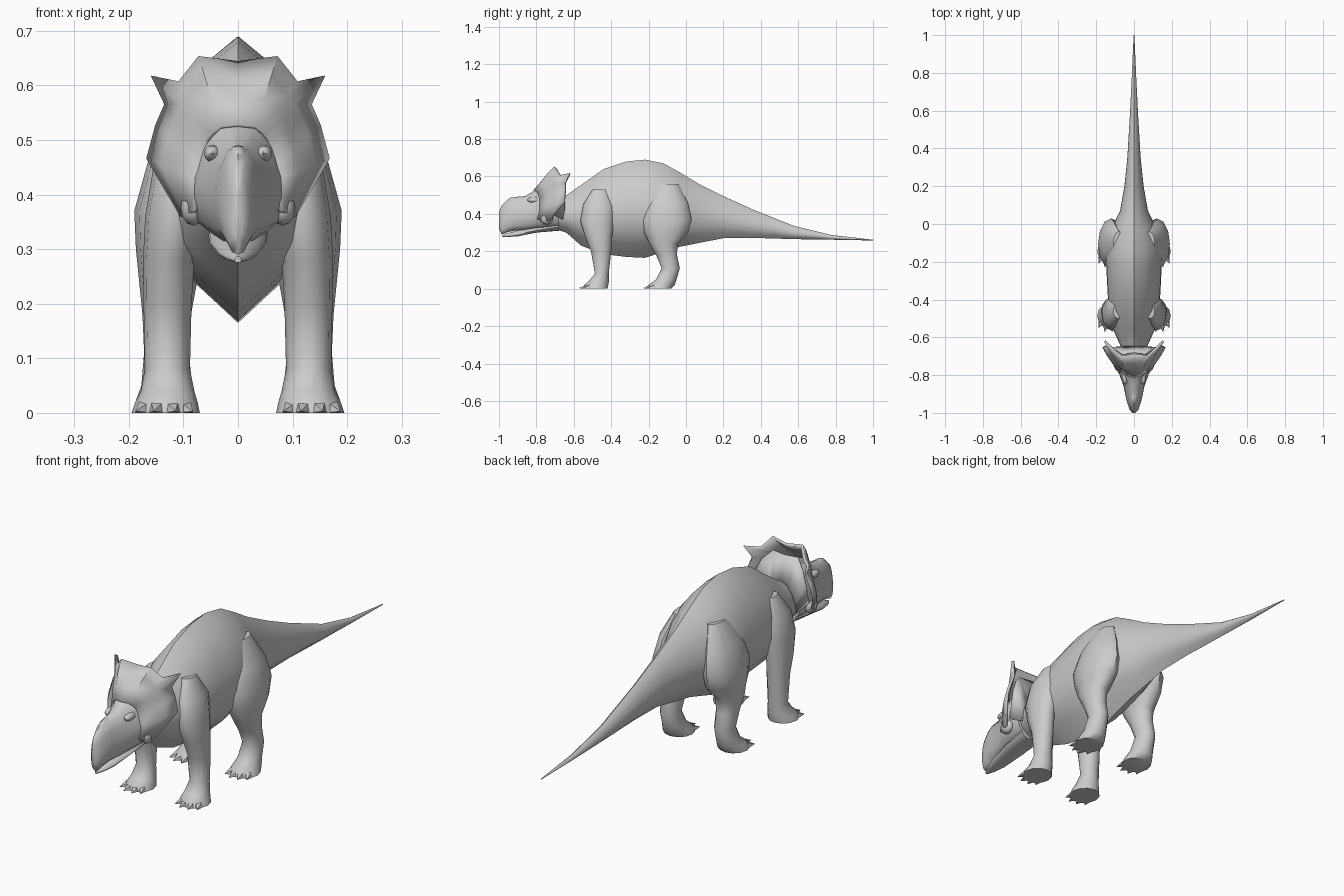
import bpy, bmesh, math
from mathutils import Vector

if "Cube" in bpy.data.objects:
    bpy.data.objects.remove(bpy.data.objects["Cube"])

hide = bpy.data.materials.new("grey hide")
hide.diffuse_color = (0.6, 0.6, 0.6, 1)
hide.use_nodes = True
hide.node_tree.nodes["Principled BSDF"].inputs["Base Color"].default_value = hide.diffuse_color


def finish(name, bm, mirror=False, thickness=0, angle=50):
    bmesh.ops.recalc_face_normals(bm, faces=bm.faces)
    me = bpy.data.meshes.new(name)
    bm.to_mesh(me)
    bm.free()
    ob = bpy.data.objects.new(name, me)
    bpy.context.collection.objects.link(ob)
    me.materials.append(hide)
    bpy.ops.object.select_all(action='DESELECT')
    ob.select_set(True)
    bpy.context.view_layer.objects.active = ob
    bpy.ops.object.shade_smooth_by_angle(angle=math.radians(angle))
    if mirror:
        m = ob.modifiers.new("Mirror", 'MIRROR')
        m.use_clip = True
        m.merge_threshold = 0.0005
    if thickness:
        s = ob.modifiers.new("Solidify", 'SOLIDIFY')
        s.thickness = thickness
        s.offset = 0
    return ob


def loft(bm, rings):
    """Skin closed rings of points and cap both ends."""
    vs = [[bm.verts.new(p) for p in r] for r in rings]
    n = len(vs[0])
    for a, b in zip(vs, vs[1:]):
        for i in range(n):
            j = (i + 1) % n
            bm.faces.new((a[i], a[j], b[j], b[i]))
    bm.faces.new(vs[0])
    bm.faces.new(vs[-1])


def long_part(name, half, sections):
    """Loft along y; half = (width, height) fractions from top to bottom."""
    prof = half + [(-u, t) for u, t in half[-2:0:-1]]
    bm = bmesh.new()
    loft(bm, [[(u * w, y, lo + t * (hi - lo)) for u, t in prof]
              for y, lo, hi, w in sections])
    return finish(name, bm)


# Trunk with peaked back and keeled belly, running into the tail
long_part("body_and_tail",
          [(0, 1), (.34, .92), (.7, .78), (.96, .58), (.98, .42), (.85, .26), (.53, .14), (0, 0)],
          [(-.74, .33, .47, .05), (-.64, .30, .50, .075), (-.56, .23, .555, .112),
           (-.44, .185, .64, .138), (-.32, .17, .68, .145), (-.22, .165, .69, .15),
           (-.12, .197, .67, .15), (-.03, .225, .62, .125), (.07, .245, .56, .075),
           (.2, .27, .495, .052), (.35, .272, .427, .036), (.58, .265, .335, .022),
           (.78, .262, .287, .012), (1.0, .258, .262, .002)])

# Skull with hooked beak
head_half = [(0, 1), (.42, .95), (.75, .77), (.97, .52), (1, .35), (.85, .15), (.5, .03), (0, 0)]
long_part("head", head_half,
          [(-1.0, .32, .41, .008), (-.985, .29, .445, .022), (-.955, .302, .475, .033),
           (-.92, .31, .49, .043), (-.86, .31, .495, .055), (-.8, .315, .53, .076),
           (-.74, .32, .56, .095), (-.68, .32, .53, .08)])

# Lower jaw
long_part("lower_jaw", head_half,
          [(-.98, .275, .287, .006), (-.95, .277, .298, .022), (-.9, .28, .312, .036),
           (-.8, .30, .335, .052), (-.68, .31, .37, .055)])

# Neck frill: skin from the skull out to a spiked rim
rim = [(0, -.69, .64), (.07, -.70, .65), (.105, -.67, .605), (.155, -.62, .617),
       (.13, -.645, .565), (.147, -.645, .525), (.163, -.65, .465), (.10, -.73, .36)]
root = [(0, -.81, .525), (.03, -.80, .522), (.045, -.79, .51), (.055, -.785, .50),
        (.06, -.78, .48), (.067, -.78, .455), (.07, -.785, .43), (.075, -.79, .37)]
bm = bmesh.new()
rows = []
for t, bulge in ((0, 0), (.4, .008), (.72, .008), (1, 0)):
    row = []
    for i, (a, b) in enumerate(zip(root, rim)):
        end = Vector(b)
        if i == 3 and t < 1:            # keep the spike confined to the rim
            end = Vector((.117, -.66, .59))
        p = Vector(a).lerp(end, t)
        p.y -= bulge
        row.append(bm.verts.new(p))
    rows.append(row)
for a, b in zip(rows, rows[1:]):
    for i in range(len(a) - 1):
        bm.faces.new((a[i], a[i + 1], b[i + 1], b[i]))
frill = finish("neck_frill", bm, mirror=True, thickness=.012)

# Web filling the space between the frill and the neck
bm = bmesh.new()
back = [(0, -.68, .60), (.06, -.69, .60), (.10, -.665, .56), (.125, -.655, .50), (.09, -.72, .40)]
neck = [(0, -.65, .50), (.035, -.65, .485), (.055, -.65, .46), (.07, -.65, .42), (.07, -.66, .37)]
a, b = ([bm.verts.new(p) for p in row] for row in (back, neck))
for i in range(4):
    bm.faces.new((a[i], a[i + 1], b[i + 1], b[i]))
finish("frill_back", bm, mirror=True, thickness=.006)


def ellipsoid(name, centre, size, mirror):
    bm = bmesh.new()
    bmesh.ops.create_uvsphere(bm, u_segments=10, v_segments=6, radius=1)
    for v in bm.verts:
        v.co = Vector(centre) + Vector(c * s for c, s in zip(v.co, size))
    finish(name, bm, mirror)


# Nose ridge, brows and cheek bones
ellipsoid("nose_ridge", (0, -.91, .465), (.02, .05, .026), False)
ellipsoid("brow", (.047, -.81, .475), (.016, .04, .016), True)
ellipsoid("cheek_bone", (.082, -.745, .375), (.024, .035, .032), True)


def leg(name, sections):
    """Loft up a leg from (z, y front, y back, x inner, x outer)."""
    bm = bmesh.new()
    n = 12
    rings = []
    for z, y0, y1, x0, x1 in sections:
        cx, cy, rx, ry = (x0 + x1) / 2, (y0 + y1) / 2, (x1 - x0) / 2, (y1 - y0) / 2
        rings.append([(cx + rx * math.cos(2 * math.pi * i / n),
                       cy + ry * math.sin(2 * math.pi * i / n), z) for i in range(n)])
    loft(bm, rings)
    # fan of four pointed toes round the front of the foot
    z, y0, y1, x0, x1 = sections[0]
    cx, cy, rx, ry = (x0 + x1) / 2, (y0 + y1) / 2, (x1 - x0) / 2, (y1 - y0) / 2
    for deg in (-45, -14, 18, 52):
        s, c = math.sin(math.radians(deg)), math.cos(math.radians(deg))
        d = Vector((s * .6, -1, 0)).normalized()
        side = Vector((-d.y, d.x, 0))
        base = Vector((cx + rx * .8 * s, cy - ry * .8 * c, 0))
        tip = bm.verts.new(base + d * .038 + Vector((0, 0, .003)))
        ring = [bm.verts.new(base + side * u + Vector((0, 0, h)))
                for u, h in ((-.017, 0), (-.011, .02), (.011, .02), (.017, 0))]
        bm.faces.new(ring)
        for i in range(4):
            bm.faces.new((ring[i], ring[(i + 1) % 4], tip))
    finish(name, bm, mirror=True)


leg("front_leg", [(0, -.55, -.42, .07, .195), (.02, -.545, -.415, .074, .188),
                  (.04, -.52, -.412, .08, .178), (.08, -.487, -.413, .088, .171),
                  (.2, -.508, -.4, .085, .173), (.28, -.54, -.395, .08, .174),
                  (.36, -.565, -.385, .065, .17), (.45, -.55, -.38, .06, .155),
                  (.53, -.5, -.42, .06, .11)])
leg("hind_leg", [(0, -.207, -.08, .07, .195), (.02, -.2, -.06, .075, .188),
                 (.05, -.16, -.05, .084, .177), (.11, -.13, -.033, .09, .172),
                 (.18, -.16, -.048, .086, .175), (.24, -.195, -.045, .075, .181),
                 (.30, -.225, .01, .06, .187), (.37, -.24, .03, .05, .19),
                 (.46, -.215, .01, .05, .165), (.56, -.16, -.04, .05, .11)])
